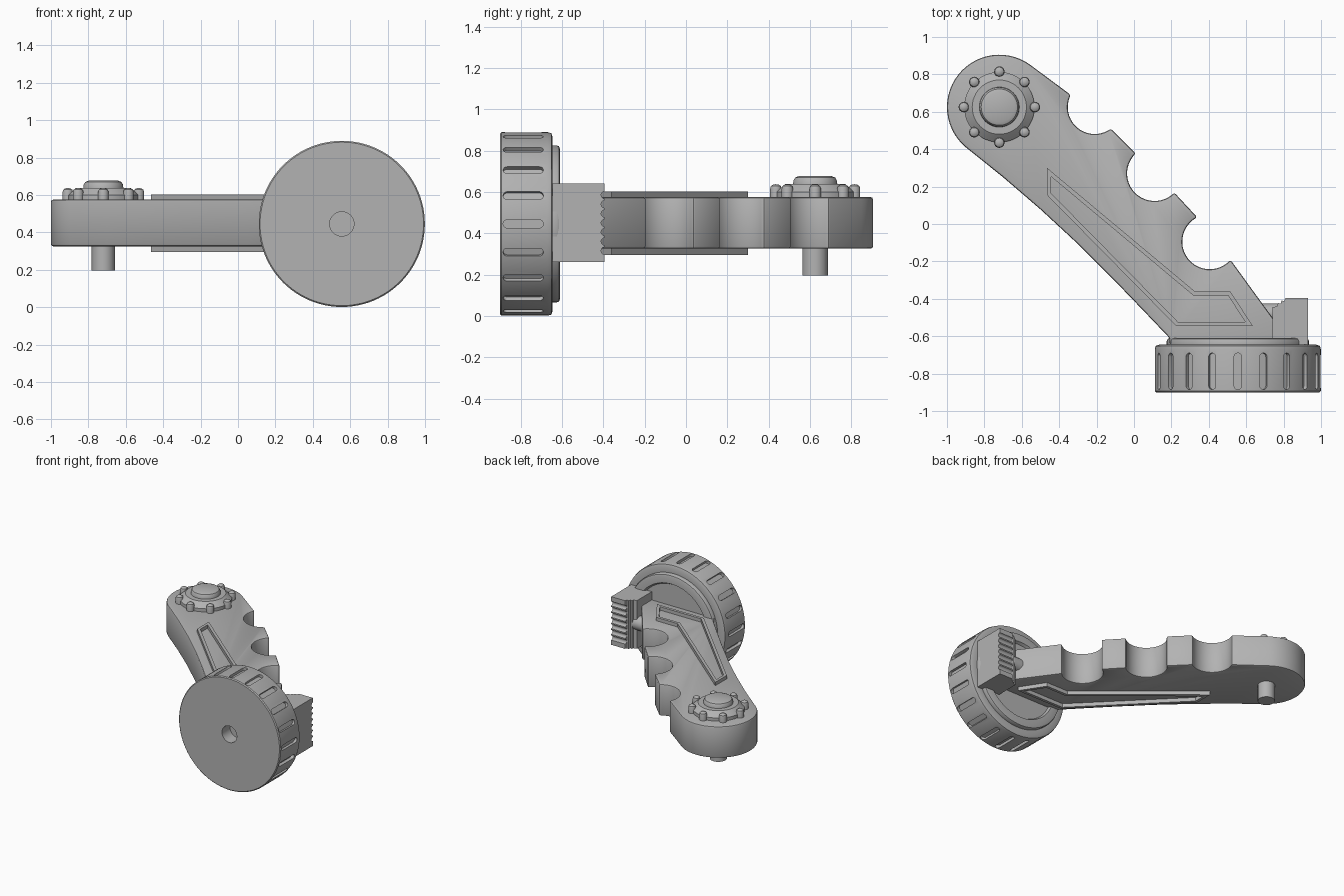
import bpy, bmesh
from math import sin, cos, pi, radians
from mathutils import Matrix, Vector

cube = bpy.data.objects.get("Cube")
if cube:
    bpy.data.objects.remove(cube, do_unlink=True)

GREY = (0.45, 0.45, 0.45, 1)
mat = bpy.data.materials.new("plain grey")
mat.use_nodes = True
mat.diffuse_color = GREY
bsdf = next(n for n in mat.node_tree.nodes if n.type == 'BSDF_PRINCIPLED')
bsdf.inputs["Base Color"].default_value = GREY


def finish(name, bm):
    bmesh.ops.recalc_face_normals(bm, faces=bm.faces)
    me = bpy.data.meshes.new(name)
    bm.to_mesh(me)
    bm.free()
    me.materials.append(mat)
    ob = bpy.data.objects.new(name, me)
    bpy.context.collection.objects.link(ob)
    return ob


def activate(ob):
    bpy.ops.object.select_all(action='DESELECT')
    ob.select_set(True)
    bpy.context.view_layer.objects.active = ob


def smooth(ob, angle=35):
    activate(ob)
    bpy.ops.object.shade_smooth_by_angle(angle=radians(angle))


def bevel(ob, width, segments=2):
    mod = ob.modifiers.new("bevel", 'BEVEL')
    mod.width, mod.segments, mod.limit_method = width, segments, 'ANGLE'
    mod.angle_limit = radians(35)
    activate(ob)
    bpy.ops.object.modifier_apply(modifier=mod.name)


def cut(ob, cutter):
    mod = ob.modifiers.new("cut", 'BOOLEAN')
    mod.operation, mod.solver, mod.object = 'DIFFERENCE', 'EXACT', cutter
    activate(ob)
    bpy.ops.object.modifier_apply(modifier=mod.name)
    bpy.data.objects.remove(cutter, do_unlink=True)


def add_prism(bm, pts, z0, z1, matrix=Matrix()):
    low = [bm.verts.new(matrix @ Vector((x, y, z0))) for x, y in pts]
    top = [bm.verts.new(matrix @ Vector((x, y, z1))) for x, y in pts]
    bm.faces.new(low[::-1])
    bm.faces.new(top)
    for i in range(len(pts)):
        j = (i + 1) % len(pts)
        bm.faces.new((low[i], low[j], top[j], top[i]))


def prism(name, pts, z0, z1):
    bm = bmesh.new()
    add_prism(bm, pts, z0, z1)
    return finish(name, bm)


def lathe(name, profile, steps, place):
    bm = bmesh.new()
    vs = [bm.verts.new((r, 0, h)) for r, h in profile]
    es = [bm.edges.new(p) for p in zip(vs, vs[1:])]
    bmesh.ops.spin(bm, geom=vs + es, cent=(0, 0, 0), axis=(0, 0, 1),
                   angle=2 * pi, steps=steps)
    bmesh.ops.remove_doubles(bm, verts=bm.verts, dist=1e-5)
    bm.transform(place)
    ob = finish(name, bm)
    smooth(ob)
    return ob


def arc(cx, cy, r, a0, a1, n):
    angles = [radians(a0 + (a1 - a0) * i / n) for i in range(n + 1)]
    return [(cx + r * cos(a), cy + r * sin(a)) for a in angles]


# Wheel with axle hole, stepped hub and tread slots
hub = Matrix.Translation((0.555, 0, 0.445))
to_y = Matrix.Rotation(-pi / 2, 4, 'X')
wheel = lathe("wheel", [
    (0, -0.8), (0.065, -0.8), (0.065, -0.9), (0.437, -0.9), (0.444, -0.893),
    (0.444, -0.67), (0.439, -0.652), (0.42, -0.645), (0.38, -0.645),
    (0.38, -0.625), (0.375, -0.614), (0.362, -0.61), (0.312, -0.61),
    (0.3, -0.63), (0, -0.63)], 96, hub @ to_y)
bm = bmesh.new()
slot = arc(0, -0.71, 0.02, 0, 180, 8) + arc(0, -0.865, 0.02, 180, 360, 8)
for i in range(20):
    add_prism(bm, slot, 0.422, 0.5, hub @ Matrix.Rotation(i * pi / 10, 4, 'Y'))
cut(wheel, finish("slot_cutter", bm))
smooth(wheel)

# Arm with rounded end and three finger notches
outline = arc(-0.72, 0.625, 0.28, 53, 230, 28)
outline += [(-0.7, 0.25), (-0.5, 0.078), (-0.3, -0.107), (-0.1, -0.307),
            (0.05, -0.463), (0.19, -0.61), (0.19, -0.645), (0.84, -0.645), (0.74, -0.5)]
outline += arc(0.405, -0.095, 0.147, -41, -243, 22)
outline += arc(0.11, 0.27, 0.147, -44, -227, 22)
outline += arc(-0.21, 0.625, 0.144, -53, -207, 20)
arm = prism("arm", outline, 0.325, 0.575)
bevel(arm, 0.012)
smooth(arm)


# Raised frames on both faces of the arm
def inset(pts, d):
    result = []
    for i, p in enumerate(pts):
        p = Vector(p)
        a = (p - Vector(pts[i - 1])).normalized()
        b = (Vector(pts[(i + 1) % len(pts)]) - p).normalized()
        na, nb = Vector((-a.y, a.x)), Vector((-b.y, b.x))
        result.append(p + (na + nb) * d / (1 + na.dot(nb)))
    return result


border = [(-0.465, 0.3), (-0.465, 0.155), (0.225, -0.545), (0.635, -0.545),
          (0.515, -0.36), (0.325, -0.36)]
for name, z0, z1 in (("top_frame", 0.57, 0.602), ("bottom_frame", 0.295, 0.33)):
    bm = bmesh.new()
    inner = inset(border, 0.022)
    loops = [[bm.verts.new((p[0], p[1], z)) for p in pts]
             for pts, z in ((border, z0), (border, z1), (inner, z1), (inner, z0))]
    for k in range(4):
        a, b = loops[k], loops[(k + 1) % 4]
        for i in range(len(border)):
            j = (i + 1) % len(border)
            bm.faces.new((a[i], a[j], b[j], b[i]))
    finish(name, bm)

# Dial with a rounded button and a ring of studs
pivot = Matrix.Translation((-0.72, 0.625, 0))
lathe("dial", [(0, 0.56), (0.188, 0.56), (0.188, 0.6), (0.18, 0.607), (0.155, 0.63),
               (0.145, 0.638), (0.107, 0.638), (0.105, 0.655), (0.097, 0.669),
               (0.08, 0.676), (0, 0.677)], 48, pivot)
for i in range(8):
    spot = pivot @ Matrix.Rotation(i * pi / 4, 4, 'Z') @ Matrix.Translation((0.19, 0, 0))
    lathe("dial_stud", [(0, 0.56), (0.028, 0.56), (0.028, 0.615), (0.024, 0.628),
                        (0.014, 0.635), (0, 0.637)], 16, spot)

# Pin under the rounded end
lathe("pivot_pin", [(0, 0.195), (0.062, 0.195), (0.062, 0.34), (0, 0.34)], 16, pivot)

# Ribbed block beside the arm
ribs = [(0.81, -0.395), (0.803, -0.412), (0.789, -0.409), (0.784, -0.426),
        (0.77, -0.423), (0.765, -0.44), (0.74, -0.445)]
block = prism("grip_block", [(0.74, -0.65), (0.93, -0.65), (0.93, -0.395)] + ribs,
              0.26, 0.64)
bm = bmesh.new()
to_x = Matrix.Rotation(pi / 2, 4, 'Y')
for i in range(7):
    groove = Matrix.Translation((0.84, -0.393, 0.315 + 0.045 * i)) @ to_x
    add_prism(bm, arc(0, 0, 0.018, 0, 330, 11), -0.15, 0.15, groove)
cut(block, finish("groove_cutter", bm))
smooth(block)

# Short rod joining the arm to the block
lathe("joining_rod", [(0, 0.58), (0.055, 0.58), (0.055, 0.8), (0, 0.8)], 20,
      Matrix.Translation((0, -0.48, 0.45)) @ to_x)
